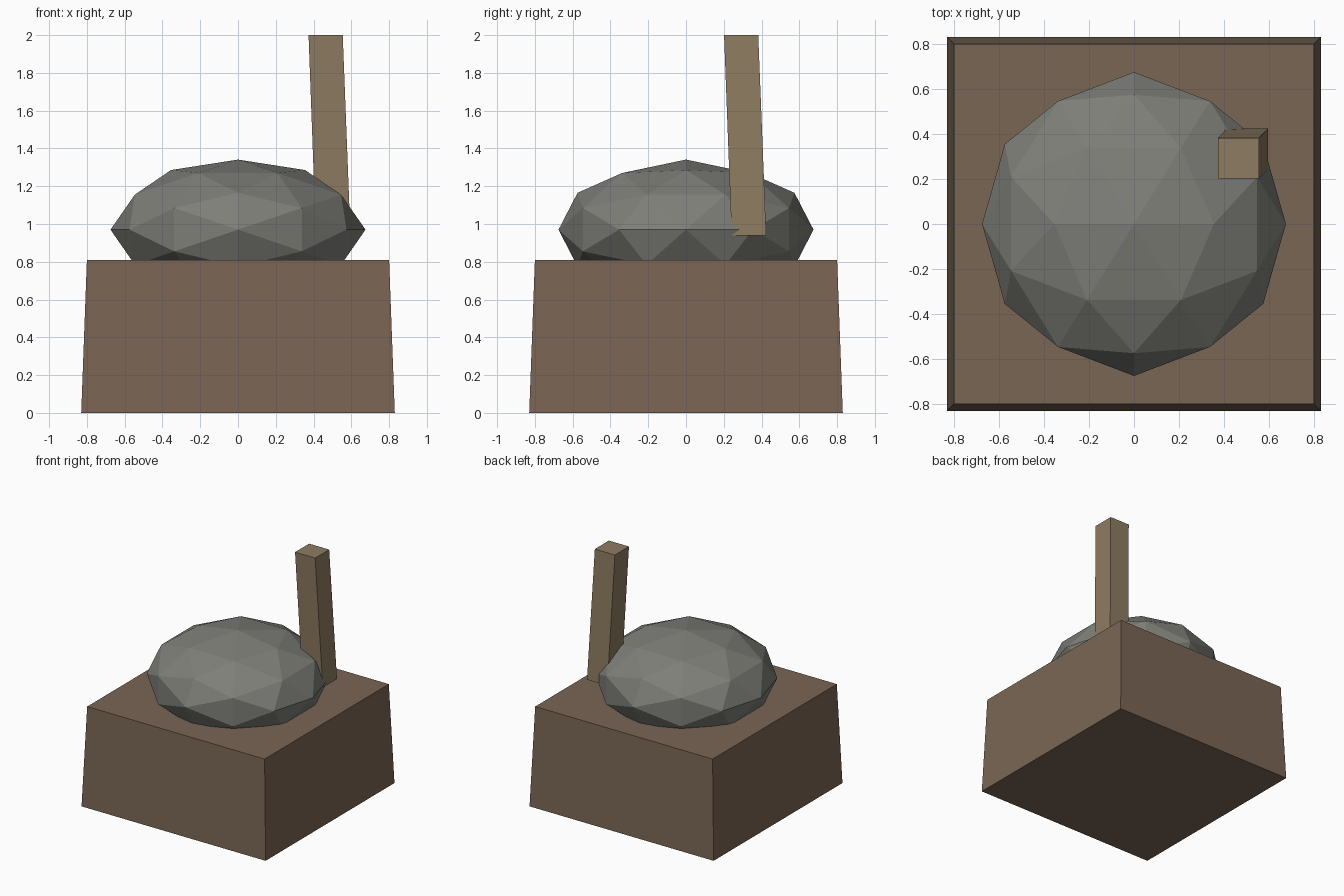
import bpy, bmesh, math
from mathutils import Matrix, Vector

if "Cube" in bpy.data.objects:
    bpy.data.objects.remove(bpy.data.objects["Cube"])


def finish(name, bm, color):
    bmesh.ops.recalc_face_normals(bm, faces=bm.faces)
    mesh = bpy.data.meshes.new(name)
    bm.to_mesh(mesh)
    bm.free()
    mat = bpy.data.materials.new(name + "_material")
    mat.diffuse_color = (*color, 1)
    mat.use_nodes = True
    mat.node_tree.nodes["Principled BSDF"].inputs["Base Color"].default_value = mat.diffuse_color
    mesh.materials.append(mat)
    obj = bpy.data.objects.new(name, mesh)
    bpy.context.collection.objects.link(obj)
    return obj


def square_prism(name, bottom, half_bottom, top, half_top, color):
    """Straight or leaning square block with level ends."""
    bm = bmesh.new()
    bmesh.ops.create_cube(bm, size=2)
    for v in bm.verts:
        center, half = (top, half_top) if v.co.z > 0 else (bottom, half_bottom)
        v.co = Vector(center) + Vector((v.co.x * half, v.co.y * half, 0))
    return finish(name, bm, color)


# Tapered wooden block
square_prism("base_block", (0, 0, 0), 0.83, (0, 0, 0.81), 0.80, (0.195, 0.133, 0.089))

# Leaning post behind the stone
square_prism("post", (0.504, 0.333, 0.94), 0.0915, (0.464, 0.292, 2.0), 0.0905,
             (0.27, 0.20, 0.12))

# Flattened faceted stone, an edge midpoint turned to the top, sunk into the block
bm = bmesh.new()
bmesh.ops.create_icosphere(bm, subdivisions=2, radius=1)
tilt = Matrix.Rotation(-math.atan(2) / 2, 4, 'Y')
shape = Matrix.Translation((0, 0, 0.97)) @ Matrix.Diagonal((0.675, 0.675, 0.371, 1))
bm.transform(shape @ tilt)
finish("stone", bm, (0.21, 0.21, 0.19))
